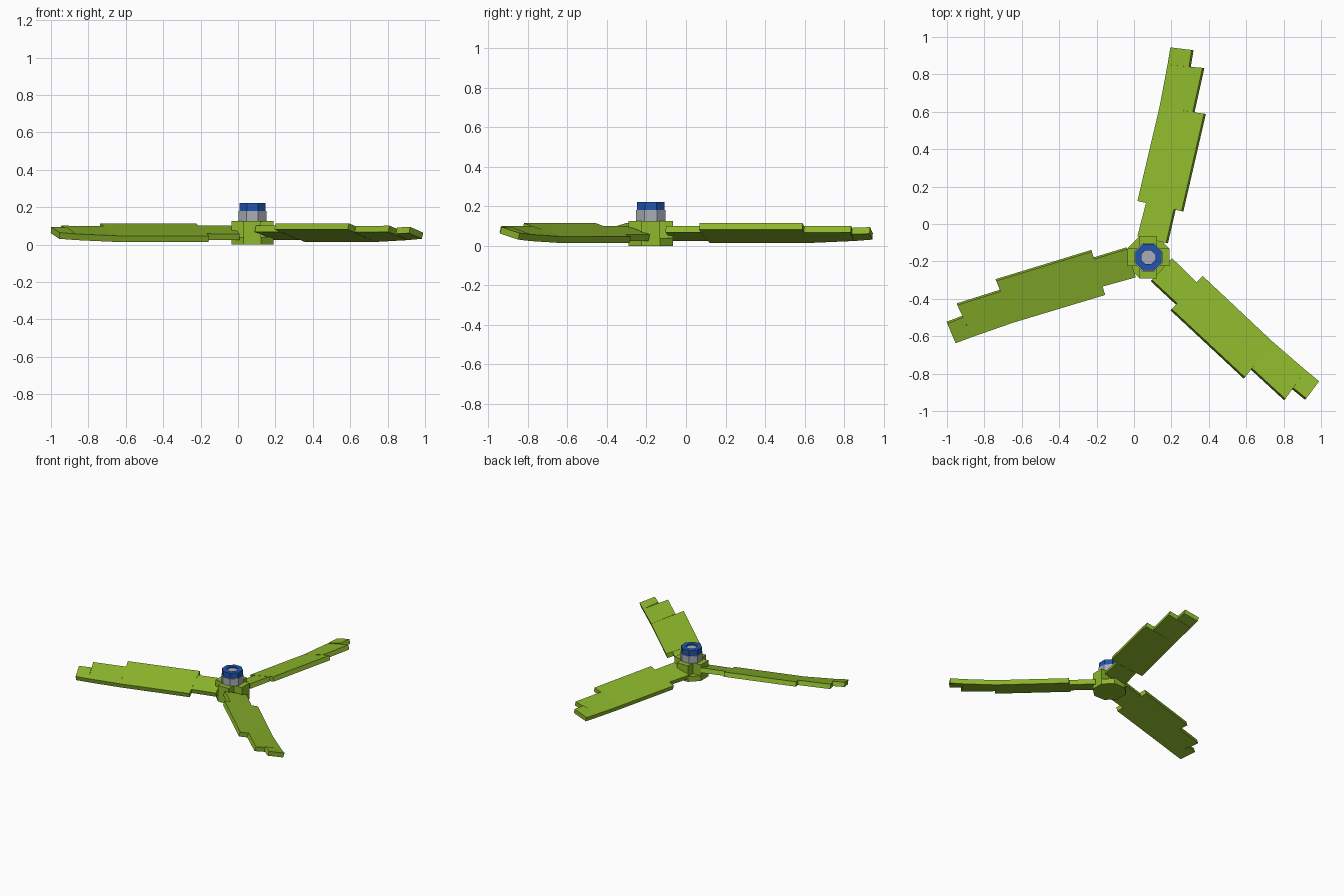
import bpy, bmesh, math
from mathutils import Matrix, Vector

cube = bpy.data.objects.get("Cube")
if cube:
    bpy.data.objects.remove(cube, do_unlink=True)

HUB = Vector((0.077, -0.178, 0.0))


def material(name, rgb):
    m = bpy.data.materials.new(name)
    m.use_nodes = True
    col = (*rgb, 1.0)
    m.diffuse_color = col
    m.node_tree.nodes["Principled BSDF"].inputs["Base Color"].default_value = col
    return m


GREEN = material("leaf green", (0.27, 0.48, 0.025))
BLUE = material("deep blue", (0.015, 0.09, 0.42))
GREY = material("steel grey", (0.40, 0.42, 0.48))


def finish(name, bm, mat, matrix):
    bmesh.ops.recalc_face_normals(bm, faces=bm.faces)
    me = bpy.data.meshes.new(name)
    bm.to_mesh(me)
    bm.free()
    me.materials.append(mat)
    ob = bpy.data.objects.new(name, me)
    ob.matrix_world = matrix
    bpy.context.collection.objects.link(ob)
    return ob


def add_prism(bm, top, bottom):
    """Closed solid between two matching outlines."""
    a = [bm.verts.new(p) for p in top]
    b = [bm.verts.new(p) for p in bottom]
    n = len(a)
    bm.faces.new(a)
    bm.faces.new(b[::-1])
    for i in range(n):
        j = (i + 1) % n
        bm.faces.new((a[i], b[i], b[j], a[j]))


def octagon(flat, z):
    """Octagon outline with flats facing the axes, given half the flat width."""
    r = flat / math.cos(math.pi / 8)
    return [(r * math.cos(math.pi / 8 + i * math.pi / 4),
             r * math.sin(math.pi / 8 + i * math.pi / 4), z) for i in range(8)]


def octagon_part(name, flat, z0, z1, mat):
    bm = bmesh.new()
    add_prism(bm, octagon(flat, z1), octagon(flat, z0))
    return finish(name, bm, mat, Matrix.Translation(HUB))


# Hub: octagonal base with a taller cross-shaped body
octagon_part("hub_base", 0.113, 0.0, 0.04, GREEN)
W, A = 0.113, 0.047
cross = [(W, -A), (W, A), (A, A), (A, W), (-A, W), (-A, A),
         (-W, A), (-W, -A), (-A, -A), (-A, -W), (A, -W), (A, -A)]
bm = bmesh.new()
add_prism(bm, [(x, y, 0.125) for x, y in cross], [(x, y, 0.002) for x, y in cross])
finish("hub_cross", bm, GREEN, Matrix.Translation(HUB))

# Nut, shaft end and blue locking ring
octagon_part("nut", 0.075, 0.124, 0.18, GREY)
octagon_part("shaft_end", 0.037, 0.18, 0.212, GREY)
bm = bmesh.new()
loops = [[bm.verts.new(p) for p in octagon(f, z)]
         for f, z in ((0.037, 0.18), (0.070, 0.18), (0.070, 0.222), (0.037, 0.222))]
for k in range(4):
    p, q = loops[k], loops[(k + 1) % 4]
    for i in range(8):
        j = (i + 1) % 8
        bm.faces.new((p[i], p[j], q[j], q[i]))
finish("locking_ring", bm, BLUE, Matrix.Translation(HUB))

# Blade sections: (radius, sideways, top height) for
# inner low, outer low, outer high, inner high corners
SECTIONS = [
    ((0.096, 0.083, 0.057), (0.28, 0.078, 0.058), (0.28, -0.075, 0.101), (0.096, -0.075, 0.101)),
    ((0.28, 0.125, 0.046), (0.795, 0.123, 0.047), (0.815, -0.117, 0.114), (0.28, -0.117, 0.114)),
    ((0.795, 0.123, 0.047), (1.025, 0.132, 0.057), (1.052, -0.054, 0.101), (0.81, -0.056, 0.099)),
    ((1.025, 0.132, 0.057), (1.12, 0.138, 0.064), (1.132, 0.024, 0.094), (1.042, 0.018, 0.092)),
]
DROP = Vector((0, -0.01, -0.033))  # plate thickness, square to the pitch

for name, angle in (("rear_blade", 77), ("right_blade", 197), ("left_blade", 317)):
    bm = bmesh.new()
    for corners in SECTIONS:
        top = [Vector(c) for c in corners]
        add_prism(bm, top, [c + DROP for c in top])
    finish(name, bm, GREEN,
           Matrix.Translation(HUB) @ Matrix.Rotation(math.radians(angle), 4, "Z"))
